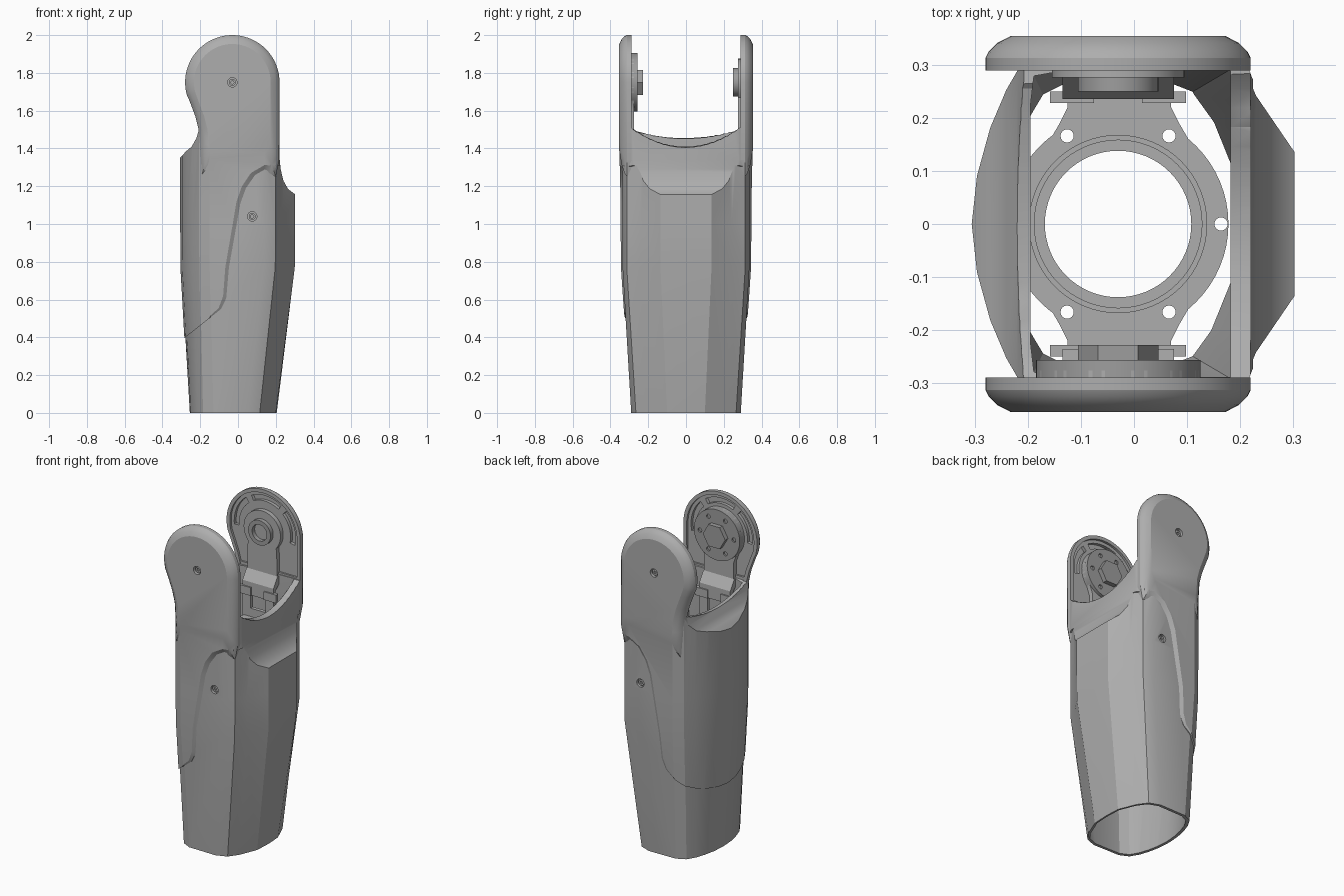
import bpy, bmesh, math

if "Cube" in bpy.data.objects:
    bpy.data.objects.remove(bpy.data.objects["Cube"])

CX, CZ = -0.03, 1.75          # pivot centre of the fork


def material(name, v):
    m = bpy.data.materials.new(name)
    m.diffuse_color = (v, v, v, 1)
    m.use_nodes = True
    m.node_tree.nodes["Principled BSDF"].inputs["Base Color"].default_value = m.diffuse_color
    return m


GREY = material("shell grey", 0.42)
DARK = material("bracket grey", 0.34)


def loft(name, loops, mat=GREY):
    """Closed solid skinned through loops of equal point count."""
    bm = bmesh.new()
    rings = [[bm.verts.new(p) for p in lp] for lp in loops]
    n = len(rings[0])
    for a, b in zip(rings, rings[1:]):
        for i in range(n):
            j = (i + 1) % n
            bm.faces.new((a[i], a[j], b[j], b[i]))
    bm.faces.new(rings[0])
    bm.faces.new(rings[-1])
    bmesh.ops.recalc_face_normals(bm, faces=bm.faces)
    me = bpy.data.meshes.new(name)
    bm.to_mesh(me)
    bm.free()
    me.materials.append(mat)
    ob = bpy.data.objects.new(name, me)
    bpy.context.collection.objects.link(ob)
    return ob


def prism(name, pts, y0, y1, mat=GREY):
    return loft(name, [[(x, y, z) for x, z in pts] for y in (y0, y1)], mat)


def box(name, x0, x1, y0, y1, z0, z1, mat=GREY):
    return prism(name, [(x0, z0), (x1, z0), (x1, z1), (x0, z1)], y0, y1, mat)


def circle(cx, cz, r, n=32):
    return [(cx + r * math.cos(math.tau * i / n), cz + r * math.sin(math.tau * i / n)) for i in range(n)]


def combine(ob, other, op):
    m = ob.modifiers.new("bool", 'BOOLEAN')
    m.operation, m.solver, m.object = op, 'EXACT', other
    bpy.context.view_layer.objects.active = ob
    bpy.ops.object.modifier_apply(modifier=m.name)
    bpy.data.objects.remove(other)
    return ob


# half cross-sections (x, y), bottom and middle of the sleeve
LOW = [(-.255, 0), (-.25, .08), (-.235, .15), (-.215, .21), (-.185, .26), (-.13, .287),
       (.05, .29), (.115, .265), (.155, .21), (.2, .1), (.205, 0)]
MID = [(-.305, 0), (-.295, .09), (-.27, .18), (-.24, .25), (-.205, .31), (-.15, .343),
       (.14, .348), (.2, .325), (.232, .25), (.305, .14), (.305, 0)]


def section(z, sx=1, sy=1, xmin=-9, xmax=9, ymax=9):
    t = min(max(z / .77, 0), 1)
    half = [(a + (c - a) * t, b + (d - b) * t) for (a, b), (c, d) in zip(LOW, MID)]
    full = half + [(x, -y) for x, y in half[-2:0:-1]]
    return [(min(max(x * sx, xmin), xmax), min(max(y * sy, -ymax), ymax), z) for x, y in full]


# sleeve: lower body plus the raised wrap-round panel
shell = loft("shell", [section(0), section(.77, .985, .965), section(1.0, .993, .965), section(1.5, .993, .965)])
panel = loft("panel", [section(.3, 1.015, 1.012), section(.77), section(1.0, 1.003, 1.003), section(1.52, 1.003, 1.012)])
edge = [(-.4, .385), (-.285, .395), (-.09, .55), (-.06, .61), (.03, 1.1), (.06, 1.18), (.11, 1.25),
        (.22, 1.31), (.4, 1.33), (.4, 1.7), (-.4, 1.7)]
region = loft("region", [[(x - d, y, z + d * .5) for x, z in edge]
                         for y, d in ((-.362, .06), (-.322, 0), (.322, 0), (.362, .06))])
combine(panel, region, 'INTERSECT')
combine(shell, panel, 'UNION')

# shoulders seen from the front
outline = [(-.4, -.1), (.4, -.1), (.4, 1.10), (.305, 1.155), (.265, 1.185), (.24, 1.23), (.226, 1.29), (.221, 1.34),
           (.219, 1.6), (-.205, 1.6), (-.207, 1.5), (-.22, 1.455), (-.245, 1.41), (-.275, 1.385), (-.305, 1.352), (-.4, 1.26)]
combine(shell, prism("outline", outline, -.5, .5), 'INTERSECT')

# hollow interior
clear = dict(xmin=-.195, xmax=.182, ymax=.288)
cavity = loft("cavity", [section(-.05, .92, .93), section(.77, .92, .9), section(1.0, .92, .9),
                         section(1.2, .92, .9, **clear), section(1.8, .92, .9, **clear)])
combine(shell, cavity, 'DIFFERENCE')

# saddle-shaped slot between the fork arms
ys = [.292 * (i / 8 - 1) for i in range(17)]
slot = loft("slot", [[(x, y, base + k * (y / .29) ** 2) for y in ys] + [(x, .292, 2.2), (x, -.292, 2.2)]
                     for x, base, k in ((-.4, 1.475, .02), (.4, 1.385, .13))])
combine(shell, slot, 'DIFFERENCE')


def ear_loop(d, y):
    """Round-topped fork arm outline, inset by d."""
    r = .25 - d
    arc = [(CX + r * math.cos(math.radians(a)), CZ + r * math.sin(math.radians(a))) for a in range(0, 196, 5)]
    left = [(-.256, 1.65), (-.226, 1.57), (-.208, 1.5), (-.203, 1.42), (-.195, 1.25 + 3 * d)]
    right = [(.2, 1.25 + 3 * d), (.218, 1.34 + 2 * d)]
    pts = arc + [(x + d, z) for x, z in left] + [(x - d, z) for x, z in right]
    return [(x, y, z) for x, z in pts]


def sector(a0, a1, r0, r1):
    ang = [math.radians(a0 + (a1 - a0) * i / 10) for i in range(11)]
    return ([(CX + r1 * math.cos(a), CZ + r1 * math.sin(a)) for a in ang]
            + [(CX + r0 * math.cos(a), CZ + r0 * math.sin(a)) for a in reversed(ang)])


# fork arms with chamfered rims, inner recess, arc slots and screw holes
for s in (-1, 1):
    ear = loft("ear", [ear_loop(d, s * y) for d, y in ((0, .289), (0, .313), (.006, .325), (.022, .341), (.047, .354))])
    combine(ear, loft("recess", [ear_loop(.022, s * .27), ear_loop(.022, s * .303)]), 'DIFFERENCE')
    for a in (-12, 58, 128):
        combine(ear, prism("arc", sector(a, a + 58, .175, .208), s * .295, s * .322), 'DIFFERENCE')
    combine(shell, ear, 'UNION')
    for x, z, depth in ((CX, CZ, .335), (.075, 1.04, .318)):
        combine(shell, prism("screw_hole", circle(x, z, .025, 24), s * depth, s * .4), 'DIFFERENCE')
        screw = prism("screw", circle(x, z, .018, 24), s * (depth - .006), s * (depth + .009))
        combine(screw, prism("socket", circle(x, z, .009, 6), s * depth, s * .4), 'DIFFERENCE')


# inner mounting ring with tabs towards both fork arms
def flat(name, pts, z0, z1, mat=GREY):
    return loft(name, [[(x, y, z) for x, y in pts] for z in (z0, z1)], mat)


ZR = 1.2
ring = flat("mounting_ring", circle(CX, 0, .208, 64), ZR, ZR + .03)
for s in (-1, 1):
    tab = [(-.175, s * .13), (-.14, s * .19), (-.125, s * .22), (-.125, s * .262),
           (.07, s * .262), (.07, s * .22), (.085, s * .19), (.12, s * .13)]
    combine(ring, flat("tab", tab, ZR + .001, ZR + .029), 'UNION')
lip = flat("ring_lip", circle(CX, 0, .168, 64), ZR + .02, ZR + .042)
combine(ring, lip, 'UNION')
combine(ring, flat("bore_step", circle(CX, 0, .158, 64), ZR + .025, ZR + .1), 'DIFFERENCE')
combine(ring, flat("bore", circle(CX, 0, .138, 64), ZR - .1, ZR + .1), 'DIFFERENCE')
for x, y in [(CX + i * .096, j * .166) for i in (-1, 1) for j in (-1, 1)] + [(.164, 0)]:
    combine(ring, flat("bolt_hole", circle(x, y, .0125, 16), ZR - .1, ZR + .1), 'DIFFERENCE')

# bracket arms rising from the ring to the pivots
for s, side in ((-1, "front"), (1, "back")):
    r = .155 if s < 0 else .125
    arc = [(CX + r * math.cos(math.radians(a)), CZ + r * math.sin(math.radians(a))) for a in range(-40, 221, 10)]
    neck = arc + [(CX - .1, 1.6), (CX - .1, 1.44), (CX + .1, 1.44), (CX + .1, 1.6)]
    prism(side + "_bracket_plate", neck, s * .276, s * .306)
    yz = [(.306, 1.50), (.276, 1.50), (.236, 1.44), (.236, ZR + .02), (.258, ZR + .02), (.258, 1.42), (.29, 1.45)]
    arm = loft(side + "_bracket_arm", [[(x, s * y, z) for y, z in yz] for x in (CX - .105, CX + .105)])
    combine(arm, box("window", CX - .05, CX + .05, s * .2, s * .3, 1.28, 1.36), 'DIFFERENCE')
    for i in (-1, 1):
        xs = sorted((CX + i * .045, CX + i * .128))
        box(side + "_bracket_pad", xs[0], xs[1], s * .228, s * .25, 1.36, 1.41)

# front pivot: disc, hexagonal boss, ring of bolts
disc = prism("pivot_disc", circle(CX, CZ, .155, 48), -.256, -.296, DARK)
prism("hex_boss", circle(CX, CZ, .076, 6), -.228, -.26, DARK)
for x, z in circle(CX, CZ, .115, 6):
    combine(disc, prism("bolt_hole", circle(x, z, .013, 16), -.2, -.266), 'DIFFERENCE')

# back pivot: raised bearing collar
collar = prism("bearing_collar", circle(CX, CZ, .076, 40), .25, .296, DARK)
combine(collar, prism("bearing_bore", circle(CX, CZ, .05, 40), .2, .28), 'DIFFERENCE')

# soft shading with crisp edges
for ob in bpy.context.scene.objects:
    bpy.ops.object.select_all(action='DESELECT')
    ob.select_set(True)
    bpy.context.view_layer.objects.active = ob
    bpy.ops.object.shade_smooth_by_angle(angle=math.radians(25))
